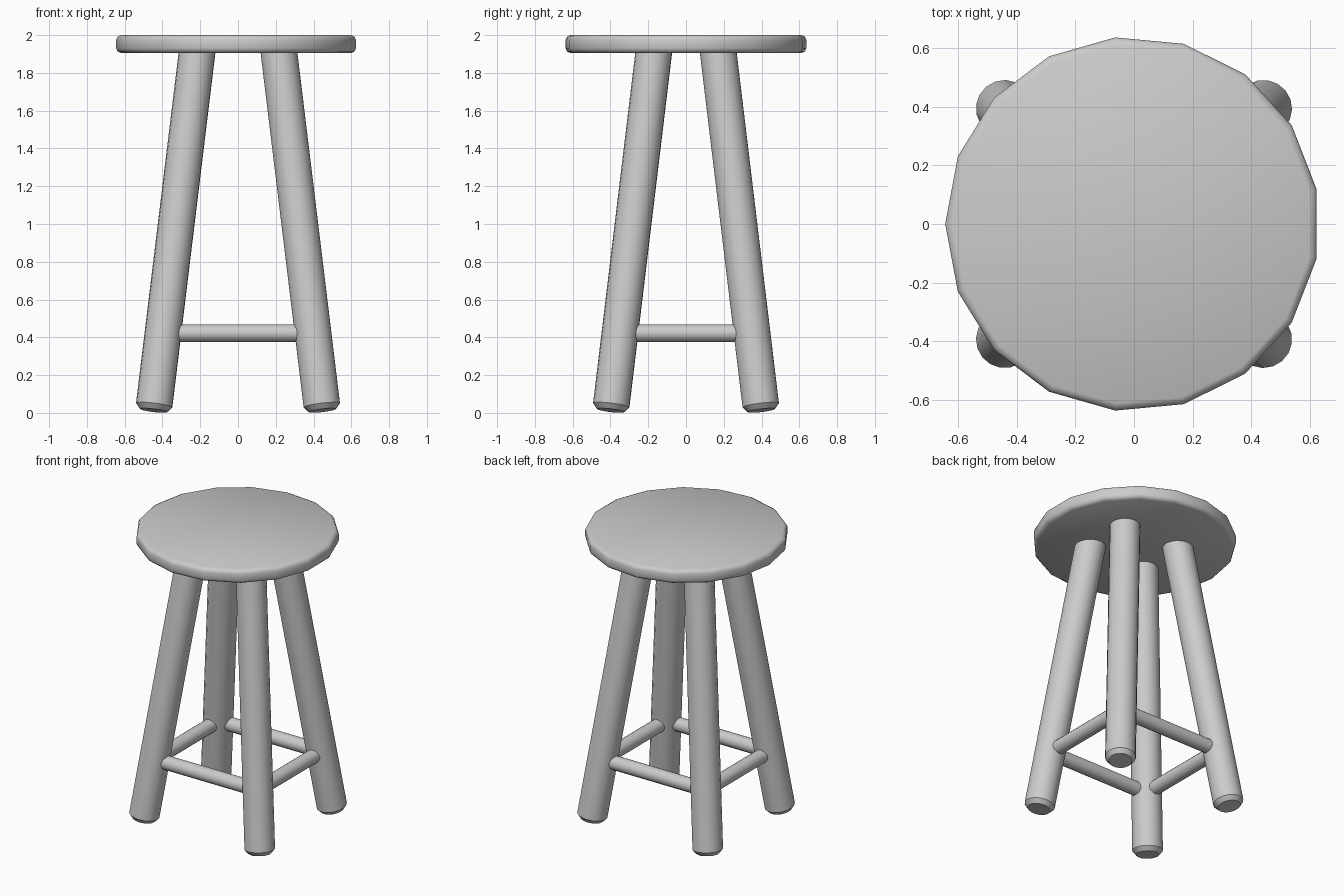
import bpy, bmesh, math
from mathutils import Vector

if "Cube" in bpy.data.objects:
    bpy.data.objects.remove(bpy.data.objects["Cube"])


def turned(name, start, end, profile, sides):
    """Closed turned part: profile is (radius, distance from start) along start->end."""
    start, end = Vector(start), Vector(end)
    rot = (end - start).to_track_quat('Z', 'Y')
    bm = bmesh.new()
    rings = []
    for r, h in profile:
        ring = []
        for i in range(sides):
            a = 2 * math.pi * i / sides
            p = Vector((r * math.cos(a), r * math.sin(a), h))
            ring.append(bm.verts.new(start + rot @ p))
        rings.append(ring)
    for a, b in zip(rings, rings[1:]):
        for i in range(sides):
            j = (i + 1) % sides
            bm.faces.new((a[i], a[j], b[j], b[i]))
    bm.faces.new(rings[0][::-1])
    bm.faces.new(rings[-1])
    mesh = bpy.data.meshes.new(name)
    bm.to_mesh(mesh)
    bm.free()
    ob = bpy.data.objects.new(name, mesh)
    bpy.context.collection.objects.link(ob)
    bpy.ops.object.select_all(action='DESELECT')
    ob.select_set(True)
    bpy.context.view_layer.objects.active = ob
    bpy.ops.object.shade_smooth_by_angle(angle=math.radians(40))
    return ob


# Seat: 17-sided disc with rounded rim
turned("seat", (-0.005, 0, 1.905), (-0.005, 0, 2),
       [(0.615, 0), (0.633, 0.009), (0.64, 0.025), (0.64, 0.07),
        (0.633, 0.086), (0.615, 0.095)], 17)

# Four splayed legs with chamfered feet
for sx, xn in ((-1, "left"), (1, "right")):
    for sy, yn in ((-1, "front"), (1, "back")):
        foot = Vector((sx * 0.447, sy * 0.399, 0.013))
        top = Vector((sx * 0.213, sy * 0.167, 1.94))
        turned(f"{yn}_{xn}_leg", foot, top,
               [(0.073, 0), (0.097, 0.028), (0.097, (top - foot).length)], 17)

# Four stretchers joining the legs
X, Y, Z, R = 0.397, 0.35, 0.422, 0.047
for s, n in ((-1, "front"), (1, "back")):
    turned(n + "_stretcher", (-0.34, s * Y, Z), (0.34, s * Y, Z), [(R, 0), (R, 0.68)], 17)
for s, n in ((-1, "left"), (1, "right")):
    turned(n + "_stretcher", (s * X, -0.295, Z), (s * X, 0.295, Z), [(R, 0), (R, 0.59)], 17)
